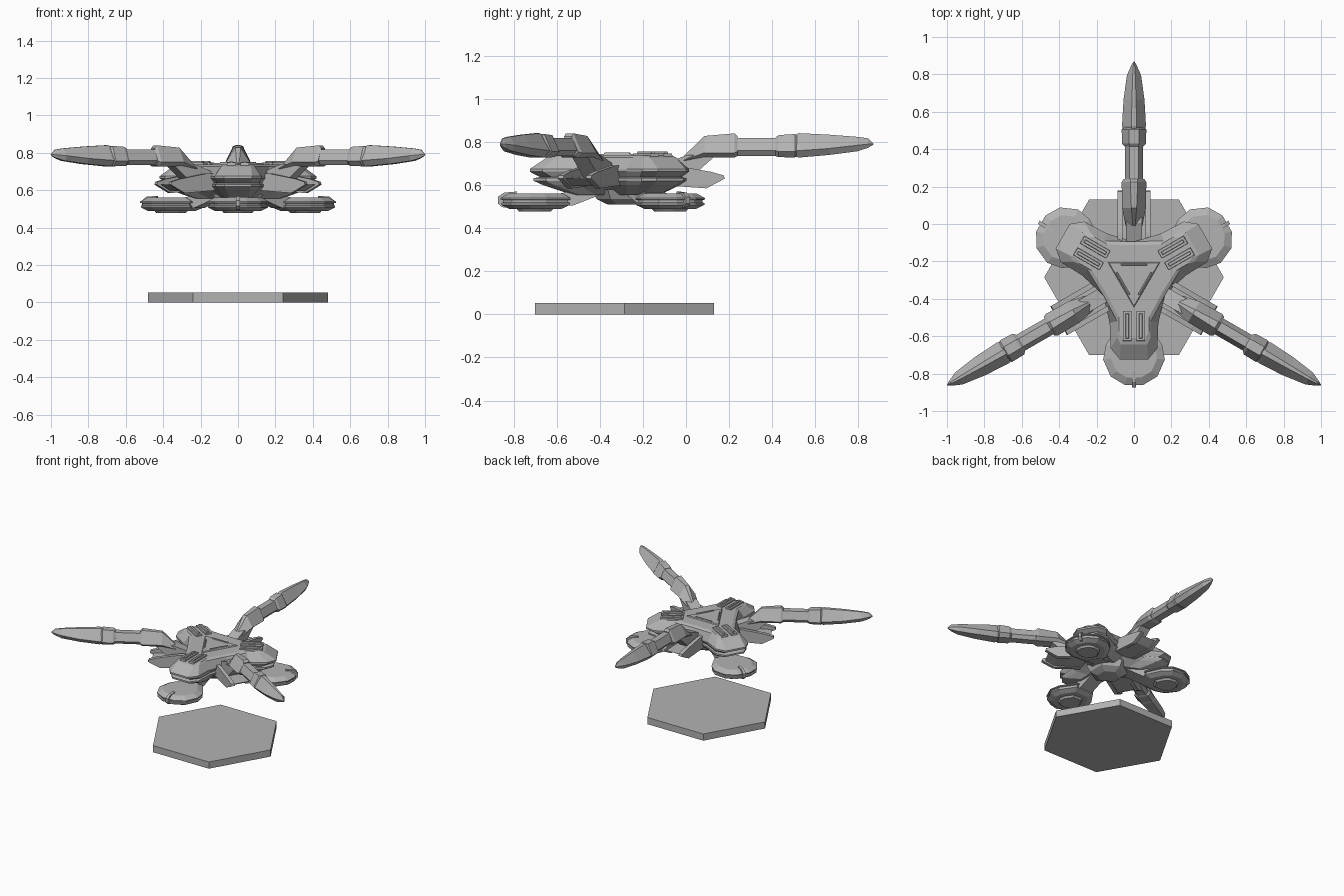
import bpy, bmesh
from math import radians, cos, sin
from mathutils import Matrix

cube = bpy.data.objects.get("Cube")
if cube:
    bpy.data.objects.remove(cube)

grey = bpy.data.materials.new("plain_grey")
grey.use_nodes = True
COLOR = (0.45, 0.45, 0.45, 1)
grey.diffuse_color = COLOR
grey.node_tree.nodes["Principled BSDF"].inputs["Base Color"].default_value = COLOR

CENTRE_Y = -0.285
ARMS = {"rear": 90, "right": 210, "left": 330}
LOBES = {"front": 270, "rear_left": 30, "rear_right": 150}


def loft(rings):
    """Mesh skinned over closed rings of equal point count, capped at both ends."""
    bm = bmesh.new()
    rows = [[bm.verts.new(p) for p in ring] for ring in rings]
    n = len(rows[0])
    for a, b in zip(rows, rows[1:]):
        for i in range(n):
            j = (i + 1) % n
            bm.faces.new((a[i], a[j], b[j], b[i]))
    bm.faces.new(rows[0][::-1])
    bm.faces.new(rows[-1])
    bmesh.ops.recalc_face_normals(bm, faces=bm.faces)
    mesh = bpy.data.meshes.new("part")
    bm.to_mesh(mesh)
    bm.free()
    mesh.materials.append(grey)
    return mesh


def place(name, mesh, angle=0):
    mesh.name = name
    ob = bpy.data.objects.new(name, mesh)
    ob.location = (0, CENTRE_Y, 0)
    ob.rotation_euler.z = radians(angle)
    bpy.context.collection.objects.link(ob)


def place_around(name, mesh, sites):
    for site, angle in sites.items():
        place(f"{site}_{name}", mesh, angle)


def level(outline, z, scale=1, origin=0):
    """Flat ring at one height, scaled about a point on the local x axis."""
    return [(origin + (x - origin) * scale, y * scale, z) for x, y in outline]


def mirrored(half):
    """Close a half outline (y > 0) across the local x axis."""
    return half + [(x, -y) for x, y in reversed(half)]


def three_lobed(half_lobe):
    """Outline of three lobes, each ending at the waist between two lobes."""
    lobe = [(x, -y) for x, y in half_lobe] + [(x, y) for x, y in reversed(half_lobe)]
    ring = []
    for angle in (30, 150, 270):
        c, s = cos(radians(angle)), sin(radians(angle))
        waist = [(0.095, 0.165)]
        ring += [(x * c - y * s, x * s + y * c) for x, y in lobe + waist]
    return ring


def block(x0, x1, y0, y1, z0, z1, taper=0.0):
    """Box with its top edges drawn in by taper."""
    def ring(z, t):
        return [(x0 + t, y0 + t, z), (x1 - t, y0 + t, z),
                (x1 - t, y1 - t, z), (x0 + t, y1 - t, z)]
    return loft([ring(z0, 0), ring(z1, taper)])


def spine(sections):
    """Ridged beam along local x: position, half width, ridge, bottom, shoulder, top."""
    return loft([[(x, -w * .6, b), (x, w * .6, b), (x, w, m),
                  (x, t, h), (x, -t, h), (x, -w, m)]
                 for x, w, t, b, m, h in sections])


def slab(profile, half_width, offset=0):
    """Side profile in x and z, given thickness across y."""
    return loft([[(x, offset + y, z) for x, z in profile]
                 for y in (-half_width, half_width)])


# Hexagonal stand
hexagon = [(0.48 * cos(radians(a)), 0.48 * sin(radians(a))) for a in range(0, 360, 60)]
place("base", loft([level(hexagon, 0), level(hexagon, 0.052)]))

# Main hull: wide upper shell with a sloped deck
shell = three_lobed([(0.245, 0.13), (0.38, 0.125), (0.44, 0.075)])
deck = three_lobed([(0.235, 0.09), (0.32, 0.09), (0.36, 0.07)])
place("upper_hull", loft([level(shell, 0.635, 0.88), level(shell, 0.662),
                          level(shell, 0.675), level(deck, 0.728),
                          level(deck, 0.738, 0.9)]))

# Lower hull with a sharp edge and sloping belly
place("lower_hull", loft([level(shell, 0.555, 0.55), level(shell, 0.6, 0.86),
                          level(shell, 0.62, 0.96), level(shell, 0.632, 0.96),
                          level(shell, 0.645, 0.8)]))
hub = [(0.13 * cos(radians(a)), 0.13 * sin(radians(a))) for a in range(30, 390, 60)]
place("belly_hub", loft([level(hub, 0.51, 0.6), level(hub, 0.535), level(hub, 0.58, 1.2)]))

# Triangular deck hatch, raised, with three rails
triangle = [(0.17 * cos(radians(a)), 0.17 * sin(radians(a))) for a in (30, 150, 270)]
place("deck_hatch", loft([level(triangle, 0.73), level(triangle, 0.745, 0.9)]))
place_around("hatch_rail", block(0.062, 0.074, -0.07, 0.07, 0.74, 0.752, 0.003), ARMS)

# Paired vents on each lobe: frame with a raised louvre
for side, y in (("a", -0.036), ("b", 0.036)):
    place_around("vent_frame_" + side,
                 block(0.175, 0.345, y - 0.028, y + 0.028, 0.7, 0.747, 0.006), LOBES)
    place_around("vent_louvre_" + side,
                 block(0.19, 0.33, y - 0.012, y + 0.012, 0.73, 0.757, 0.005), LOBES)

# Long arms: elbow, shaft, collar and tapering blade
place_around("arm_elbow", spine([
    (0.275, 0.045, 0.006, 0.70, 0.715, 0.735),
    (0.37, 0.064, 0.014, 0.728, 0.75, 0.828),
    (0.51, 0.066, 0.02, 0.728, 0.75, 0.84),
    (0.525, 0.055, 0.02, 0.735, 0.755, 0.825)]), ARMS)
place_around("arm_shaft", spine([
    (0.5, 0.048, 0.024, 0.735, 0.76, 0.818),
    (0.73, 0.048, 0.024, 0.735, 0.76, 0.818)]), ARMS)
place_around("arm_collar", spine([
    (0.7, 0.05, 0.024, 0.735, 0.76, 0.82),
    (0.715, 0.064, 0.026, 0.73, 0.755, 0.832),
    (0.79, 0.066, 0.026, 0.728, 0.755, 0.837),
    (0.80, 0.058, 0.02, 0.735, 0.76, 0.83)]), ARMS)
place_around("arm_blade", spine([
    (0.795, 0.06, 0.014, 0.732, 0.76, 0.835),
    (0.81, 0.064, 0.014, 0.728, 0.76, 0.841),
    (0.95, 0.056, 0.011, 0.74, 0.77, 0.834),
    (1.08, 0.038, 0.007, 0.757, 0.785, 0.824),
    (1.13, 0.016, 0.004, 0.773, 0.79, 0.817),
    (1.155, 0.002, 0.001, 0.788, 0.79, 0.792)]), ARMS)

# Sloping strut under each elbow, flanked by pointed brackets
place_around("arm_strut", slab([(0.16, 0.62), (0.28, 0.61), (0.42, 0.735),
                                (0.29, 0.74), (0.16, 0.69)], 0.042), ARMS)
bracket = [(0.17, 0.60), (0.38, 0.585), (0.465, 0.63), (0.46, 0.645),
           (0.40, 0.662), (0.24, 0.69), (0.17, 0.69)]
for side, y in (("a", -0.075), ("b", 0.075)):
    place_around("arm_bracket_" + side, slab(bracket, 0.014, y), ARMS)
place_around("arm_bracket_floor",
             slab([(0.17, 0.60), (0.38, 0.595), (0.44, 0.63), (0.17, 0.64)], 0.07), ARMS)

# Landing pods: bevelled shells with a disc below and a fin at the tip
pod = mirrored([(0.575, 0.05), (0.53, 0.125), (0.44, 0.165), (0.36, 0.15), (0.25, 0.075)])
place_around("pod", loft([level(pod, 0.49, 0.75, 0.42), level(pod, 0.508, 0.98, 0.42),
                          level(pod, 0.517, 0.98, 0.42), level(pod, 0.52, 0.93, 0.42),
                          level(pod, 0.53, 0.93, 0.42), level(pod, 0.533, 1, 0.42),
                          level(pod, 0.54, 1, 0.42), level(pod, 0.562, 0.75, 0.42)]), LOBES)
place_around("pod_foot", loft([level(pod, 0.477, 0.45, 0.42),
                               level(pod, 0.495, 0.55, 0.42)]), LOBES)
place_around("pod_fin", slab([(0.51, 0.49), (0.57, 0.498), (0.588, 0.515),
                              (0.588, 0.545), (0.56, 0.565), (0.50, 0.57)], 0.01), LOBES)

# Diagonal legs joining the pods to the belly
place_around("pod_leg", slab([(0.10, 0.56), (0.24, 0.505), (0.34, 0.51),
                              (0.36, 0.55), (0.28, 0.565), (0.20, 0.62), (0.10, 0.62)], 0.055), LOBES)
